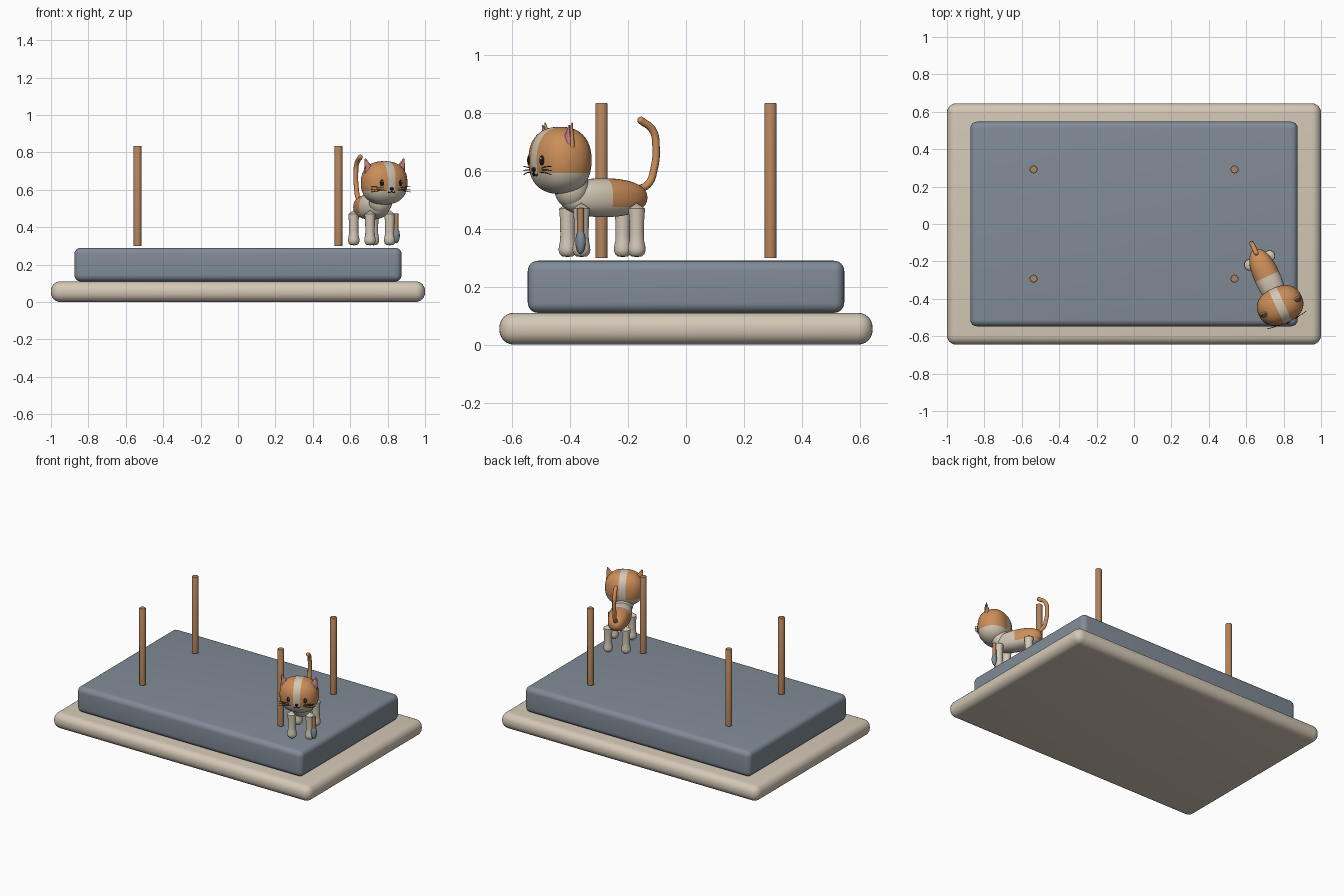
import bpy, bmesh, math
from mathutils import Matrix, Vector

cube = bpy.data.objects.get("Cube")
if cube:
    bpy.data.objects.remove(cube, do_unlink=True)


def material(name, r, g, b):
    m = bpy.data.materials.new(name)
    m.use_nodes = True
    m.diffuse_color = (r, g, b, 1)
    bsdf = next(n for n in m.node_tree.nodes if n.type == 'BSDF_PRINCIPLED')
    bsdf.inputs["Base Color"].default_value = (r, g, b, 1)
    bsdf.inputs["Roughness"].default_value = 0.7
    return m


CREAM = material("cream", 0.66, 0.58, 0.47)
SLATE = material("slate", 0.22, 0.26, 0.31)
WOOD = material("wood", 0.45, 0.23, 0.11)
ORANGE = material("orange", 0.60, 0.27, 0.10)
PINK = material("pink", 0.58, 0.22, 0.26)
BLACK = material("black", 0.01, 0.01, 0.01)
WHITE = material("white", 0.9, 0.9, 0.9)

T, R, S = Matrix.Translation, Matrix.Rotation, Matrix.Diagonal
# Cat space: faces -y, feet under the origin
CAT = T((0.715, -0.29, 0)) @ R(math.radians(24.5), 4, 'Z')
WORLD = Matrix()


def place(name, mesh, mats):
    for m in mats:
        mesh.materials.append(m)
    mesh.shade_smooth()
    mesh.set_sharp_from_angle(angle=math.radians(40))
    ob = bpy.data.objects.new(name, mesh)
    bpy.context.scene.collection.objects.link(ob)
    return ob


def finish(name, bm, mats, space=CAT):
    bmesh.ops.recalc_face_normals(bm, faces=bm.faces)
    bm.transform(space)
    mesh = bpy.data.meshes.new(name)
    bm.to_mesh(mesh)
    bm.free()
    return place(name, mesh, mats)


def block(name, size, z, bevel, mat):
    bm = bmesh.new()
    bmesh.ops.create_cube(bm, size=1, matrix=T((0, 0, z)) @ S((*size, 1)))
    bmesh.ops.bevel(bm, geom=bm.edges[:], offset=bevel, segments=6,
                    profile=0.5, affect='EDGES')
    finish(name, bm, [mat], WORLD)


def ball(name, centre, radii, mats, power=2, turn=0, cuts=(), rule=None):
    """Rounded form; cuts split it along planes, rule picks the colour."""
    bm = bmesh.new()
    bmesh.ops.create_uvsphere(bm, u_segments=40, v_segments=24, radius=1)
    for v in bm.verts:
        v.co /= sum(abs(c) ** power for c in v.co) ** (1 / power)
    bm.transform(T(centre) @ R(math.radians(turn), 4, 'Z') @ S((*radii, 1)))
    for point, normal in cuts:
        bmesh.ops.bisect_plane(bm, geom=bm.verts[:] + bm.edges[:] + bm.faces[:],
                               plane_co=point, plane_no=normal)
    if rule:
        for f in bm.faces:
            f.material_index = int(rule(f.calc_center_median()))
    finish(name, bm, mats)


def lathe(name, profile, x, y, mat, space=CAT, steps=24):
    bm = bmesh.new()
    vs = [bm.verts.new((r, 0, z)) for r, z in profile]
    es = [bm.edges.new(p) for p in zip(vs, vs[1:])]
    bmesh.ops.spin(bm, geom=vs + es, cent=(0, 0, 0), axis=(0, 0, 1),
                   angle=math.tau, steps=steps)
    bmesh.ops.remove_doubles(bm, verts=bm.verts, dist=1e-5)
    finish(name, bm, [mat], space @ T((x, y, 0)))


def tube(name, points, radius, mat):
    curve = bpy.data.curves.new(name, 'CURVE')
    curve.dimensions = '3D'
    curve.bevel_depth = radius
    curve.bevel_resolution = 3
    curve.use_fill_caps = True
    spline = curve.splines.new('BEZIER')
    spline.bezier_points.add(len(points) - 1)
    for bp, p in zip(spline.bezier_points, points):
        bp.co = p
        bp.handle_left_type = bp.handle_right_type = 'AUTO'
    temp = bpy.data.objects.new(name + "_path", curve)
    bpy.context.scene.collection.objects.link(temp)
    bpy.context.view_layer.update()
    graph = bpy.context.evaluated_depsgraph_get()
    mesh = bpy.data.meshes.new_from_object(temp.evaluated_get(graph))
    bpy.data.objects.remove(temp, do_unlink=True)
    mesh.materials.clear()
    mesh.transform(CAT)
    place(name, mesh, [mat])


def cone(name, centre, radius, depth, tilt, mat):
    bm = bmesh.new()
    bmesh.ops.create_cone(
        bm, cap_ends=True, segments=24, radius1=radius, radius2=0.003, depth=depth,
        matrix=T(centre) @ R(math.radians(tilt), 4, 'Y') @ S((1, 0.45, 1, 1)))
    finish(name, bm, [mat])


# Plinth, cushion and four posts
block("base", (2, 1.29, 0.11), 0.055, 0.05, CREAM)
block("cushion", (1.75, 1.094, 0.18), 0.2, 0.035, SLATE)
POST = [(0, 0.3), (0.021, 0.3), (0.021, 0.832), (0.019, 0.835), (0, 0.835)]
for side, x in (("right", -0.537), ("left", 0.537)):
    for end, y in (("front", -0.292), ("back", 0.292)):
        lathe(f"post_{end}_{side}", POST, x, y, WOOD, WORLD)

# Torso with orange hindquarters, neck
ball("body", (0, 0.005, 0.508), (0.07, 0.162, 0.067), [CREAM, ORANGE], 2.3,
     cuts=[((0, 0.01, 0), (0, 1, 0)), ((0, 0, 0.475), (0, 0, 1))],
     rule=lambda c: c.y > 0.01 and c.z > 0.475)
ball("neck", (0, -0.115, 0.54), (0.064, 0.06, 0.07), [CREAM])

# Head with an orange cap split by a cream stripe
HEAD = Vector((0, -0.16, 0.637))
ball("head", HEAD, (0.125, 0.1, 0.116), [CREAM, ORANGE], 2.35,
     cuts=[((0, 0, 0.593), (0, 0, 1)), ((0.023, 0, 0), (1, 0, 0)),
           ((-0.023, 0, 0), (1, 0, 0))],
     rule=lambda c: c.z > 0.593 and abs(c.x) > 0.023)

# Legs
LEG = [(0, 0.303), (0.018, 0.305), (0.027, 0.313), (0.031, 0.326), (0.03, 0.34),
       (0.026, 0.358), (0.025, 0.38), (0.026, 0.43), (0.029, 0.47), (0, 0.49)]

for side, s in (("right", -1), ("left", 1)):
    lathe(f"front_leg_{side}", LEG, s * 0.058, -0.105, CREAM)
    lathe(f"hind_leg_{side}", LEG, s * 0.058, 0.105, CREAM)
    # Ears
    cone(f"ear_{side}", (s * 0.1, -0.165, 0.727), 0.036, 0.085, s * 18, ORANGE)
    cone(f"inner_ear_{side}", (s * 0.1, -0.175, 0.726), 0.028, 0.07, s * 18, PINK)
    # Eyes with highlights
    ball(f"eye_{side}", (s * 0.055, -0.254, 0.637), (0.011, 0.005, 0.017),
         [BLACK], turn=s * 20)
    ball(f"eye_highlight_{side}", (s * 0.055 + 0.003, -0.259, 0.644),
         (0.0035, 0.002, 0.004), [WHITE], turn=s * 20)
    # Mouth and whiskers
    tube(f"mouth_{side}", [(0, -0.26, 0.6), (s * 0.003, -0.258, 0.588),
                           (s * 0.011, -0.255, 0.584), (s * 0.02, -0.255, 0.59)],
         0.002, BLACK)
    for i in (-1, 0, 1):
        tube(f"whisker_{side}_{i + 2}",
             [(s * 0.035, -0.252, 0.602 + i * 0.006),
              (s * 0.075, -0.252, 0.604 + i * 0.01),
              (s * 0.115, -0.245, 0.602 + i * 0.014)], 0.0015, BLACK)

ball("nose", (0, -0.26, 0.605), (0.011, 0.006, 0.008), [BLACK])

# Tail
tube("tail", [(0, 0.13, 0.535), (0, 0.175, 0.555), (0, 0.198, 0.61),
              (0, 0.205, 0.68), (0, 0.193, 0.74), (0, 0.148, 0.775)], 0.013, ORANGE)
ball("tail_tip", (0, 0.148, 0.775), (0.013, 0.013, 0.013), [ORANGE])

# Small tool hanging beside the left front leg
lathe("tool_handle", [(0, 0.385), (0.012, 0.385), (0.012, 0.472), (0, 0.474)],
      0.088, -0.122, WOOD)
ball("tool_head", (0.088, -0.122, 0.356), (0.02, 0.017, 0.042), [SLATE])
